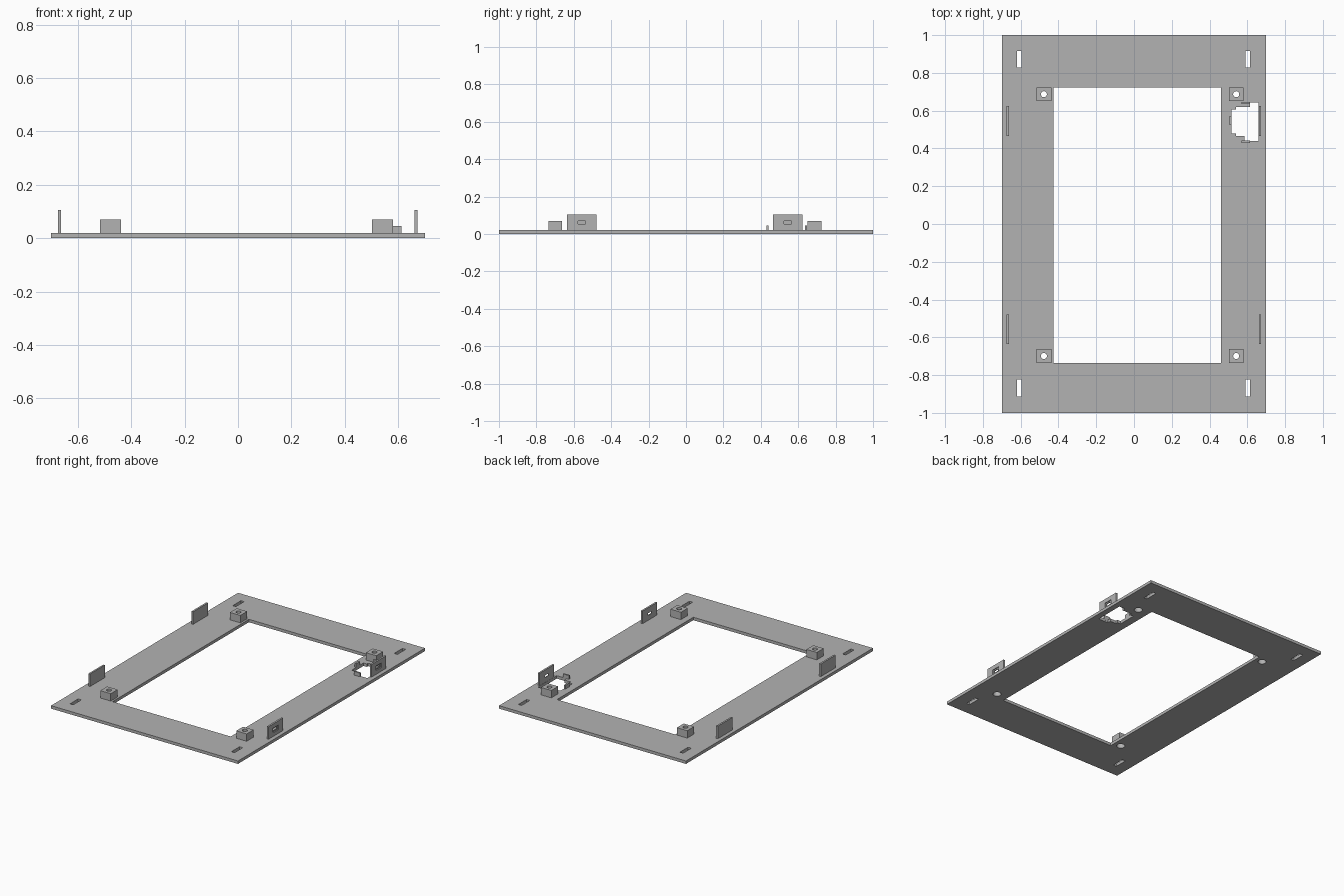
import bpy
import bmesh
from mathutils import Vector

if "Cube" in bpy.data.objects:
    bpy.data.objects.remove(bpy.data.objects["Cube"], do_unlink=True)

grey = bpy.data.materials.new("grey plastic")
grey.use_nodes = True
grey.diffuse_color = (0.45, 0.45, 0.45, 1)
grey.node_tree.nodes["Principled BSDF"].inputs["Base Color"].default_value = (0.45, 0.45, 0.45, 1)


def add_object(name, bm):
    bmesh.ops.recalc_face_normals(bm, faces=bm.faces)
    mesh = bpy.data.meshes.new(name)
    bm.to_mesh(mesh)
    bm.free()
    mesh.materials.append(grey)
    obj = bpy.data.objects.new(name, mesh)
    bpy.context.collection.objects.link(obj)
    return obj


def box(name, x, y, z):
    """Box from (low, high) ranges."""
    bm = bmesh.new()
    bmesh.ops.create_cube(bm, size=1)
    for v in bm.verts:
        v.co = Vector([r[0] if c < 0 else r[1] for r, c in zip((x, y, z), v.co)])
    return add_object(name, bm)


def cylinder(name, x, y, z, radius):
    bm = bmesh.new()
    bmesh.ops.create_cone(bm, cap_ends=True, segments=32, radius1=radius,
                          radius2=radius, depth=z[1] - z[0])
    bmesh.ops.translate(bm, verts=bm.verts, vec=(x, y, sum(z) / 2))
    return add_object(name, bm)


def prism(name, outline, z):
    bm = bmesh.new()
    face = bm.faces.new([bm.verts.new((x, y, z[0])) for x, y in outline])
    ext = bmesh.ops.extrude_face_region(bm, geom=[face])
    top = [v for v in ext["geom"] if isinstance(v, bmesh.types.BMVert)]
    bmesh.ops.translate(bm, verts=top, vec=(0, 0, z[1] - z[0]))
    return add_object(name, bm)


def cut(target, cutter):
    """Subtract the cutter, bake the result and discard the cutter."""
    mod = target.modifiers.new("cut", "BOOLEAN")
    mod.operation = "DIFFERENCE"
    mod.solver = "EXACT"
    mod.object = cutter
    cutter.hide_render = True
    bpy.context.view_layer.update()
    graph = bpy.context.evaluated_depsgraph_get()
    baked = bpy.data.meshes.new_from_object(target.evaluated_get(graph))
    target.modifiers.clear()
    target.data = baked
    bpy.data.objects.remove(cutter, do_unlink=True)


TOP = 0.02
THROUGH = (-0.1, 0.2)

# Base frame with its large opening
frame = box("base_frame", (-0.7, 0.7), (-1, 1), (0, TOP))
cut(frame, box("opening", (-0.425, 0.46), (-0.735, 0.723), THROUGH))

# Slots near the four corners
for x in (-0.608, 0.601):
    for y in (-0.868, 0.873):
        cut(frame, box("slot", (x - 0.012, x + 0.012), (y - 0.044, y + 0.044), THROUGH))

# Stepped socket cutout beside the opening
socket = [(0.66, 0.643), (0.613, 0.643), (0.613, 0.62), (0.54, 0.62), (0.54, 0.607),
          (0.515, 0.607), (0.515, 0.48), (0.54, 0.48), (0.54, 0.465),
          (0.585, 0.465), (0.585, 0.44), (0.66, 0.44)]
cut(frame, prism("socket_cutout", socket, THROUGH))

# Small retaining clips around the socket
box("clip_back", (0.57, 0.613), (0.635, 0.646), (0.01, 0.045))
box("clip_front", (0.568, 0.613), (0.43, 0.441), (0.01, 0.045))
box("clip_inner", (0.504, 0.515), (0.527, 0.57), (0.01, 0.045))

# Mounting posts with a screw hole and a wider counterbore below
for side, x in (("right", -0.477), ("left", 0.541)):
    for end, y in (("front", -0.699), ("back", 0.687)):
        post = box(f"post_{end}_{side}", (x - 0.039, x + 0.039),
                   (y - 0.0365, y + 0.0365), (TOP, 0.07))
        cut(post, cylinder("screw_hole", x, y, THROUGH, 0.016))
        bore = (-0.1, 0.05)
        cut(post, cylinder("counterbore", x, y, bore, 0.026))
        cut(frame, cylinder("counterbore", x, y, bore, 0.026))

# Upright side tabs; those on the left side have a stepped window
for end, y in (("front", -0.557), ("back", 0.545)):
    span = (y - 0.079, y + 0.079)
    box(f"tab_{end}_right", (-0.675, -0.663), span, (TOP, 0.105))
    tab = box(f"tab_{end}_left", (0.661, 0.673), span, (TOP, 0.105))
    cut(tab, box("window_recess", (0.667, 0.7), (y - 0.029, y + 0.029), (0.045, 0.076)))
    cut(tab, box("window", (0.6, 0.7), (y - 0.02, y + 0.02), (0.053, 0.068)))
